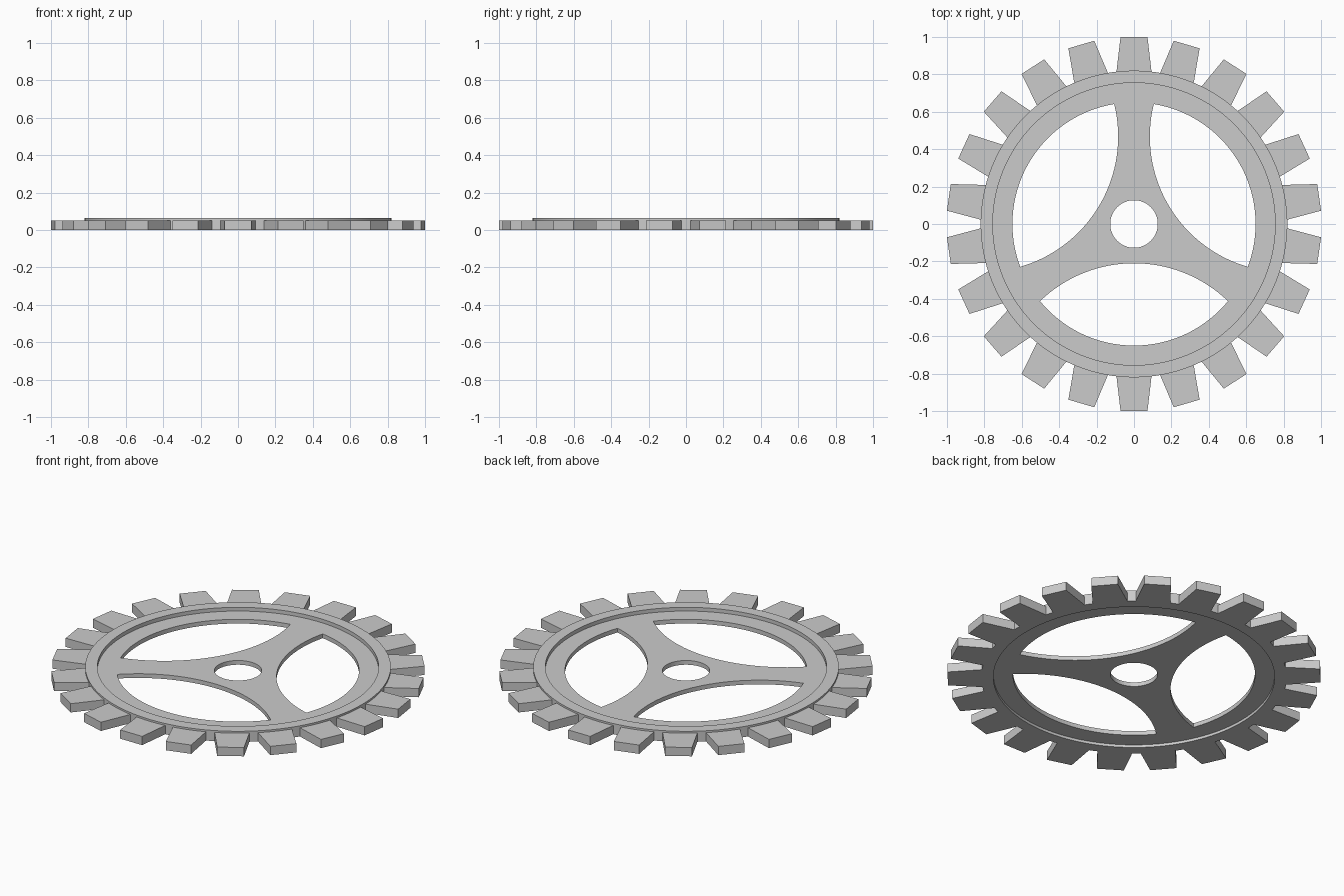
import bpy, bmesh
from math import sin, cos, pi, radians, atan2, hypot

if "Cube" in bpy.data.objects:
    bpy.data.objects.remove(bpy.data.objects["Cube"])

TEETH = 22
SEG = 128


def link(name, bm):
    bmesh.ops.recalc_face_normals(bm, faces=bm.faces)
    mesh = bpy.data.meshes.new(name)
    bm.to_mesh(mesh)
    bm.free()
    ob = bpy.data.objects.new(name, mesh)
    bpy.context.collection.objects.link(ob)
    return ob


def smooth(ob):
    bpy.ops.object.select_all(action='DESELECT')
    ob.select_set(True)
    bpy.context.view_layer.objects.active = ob
    bpy.ops.object.shade_smooth_by_angle(angle=radians(30))


def arc(cx, cy, r, a0, a1, n):
    return [(cx + r * cos(a0 + (a1 - a0) * i / n),
             cy + r * sin(a0 + (a1 - a0) * i / n)) for i in range(n + 1)]


# Rim: rectangular section swept round the axis
profile = [(0.755, 0.0), (0.82, 0.0), (0.82, 0.063), (0.755, 0.063)]
bm = bmesh.new()
rings = [[bm.verts.new((r * cos(2 * pi * i / SEG), r * sin(2 * pi * i / SEG), z))
          for r, z in profile] for i in range(SEG)]
for i in range(SEG):
    a, b = rings[i], rings[(i + 1) % SEG]
    for j in range(4):
        k = (j + 1) % 4
        bm.faces.new((a[j], b[j], b[k], a[k]))
smooth(link("rim", bm))

# Teeth: tapered blocks, slightly lower than the rim
bm = bmesh.new()
for i in range(TEETH):
    t = pi / 2 + 2 * pi * i / TEETH
    outline = [(0.812, -0.094), (1.0, -0.072), (1.0, 0.072), (0.812, 0.094)]
    lo, hi = [[bm.verts.new((u * cos(t) - v * sin(t), u * sin(t) + v * cos(t), z))
               for u, v in outline] for z in (0.0, 0.052)]
    bm.faces.new(lo)
    bm.faces.new(hi)
    for j in range(4):
        k = (j + 1) % 4
        bm.faces.new((lo[j], lo[k], hi[k], hi[j]))
link("teeth", bm)

# Spoked plate: disc outline with a hub hole and three lens-shaped windows
R_WIN, C_WIN, R_IN = 0.65, 0.935, 0.725
ux = (R_WIN**2 - R_IN**2 + C_WIN**2) / (2 * C_WIN)   # where the two arcs meet
uy = (R_WIN**2 - ux**2) ** 0.5
half_out = atan2(uy, ux)
half_in = atan2(uy, C_WIN - ux)
loops = [arc(0, 0, 0.757, 0, 2 * pi, SEG)[:-1],
         arc(0, 0, 0.127, 0, 2 * pi, 64)[:-1]]
for k in range(3):
    t = pi / 6 + 2 * pi * k / 3
    outer = arc(0, 0, R_WIN, t - half_out, t + half_out, 40)
    inner = arc(C_WIN * cos(t), C_WIN * sin(t), R_IN,
                t + pi - half_in, t + pi + half_in, 32)
    loops.append(outer + inner[1:-1])

curve = bpy.data.curves.new("spoked_plate", 'CURVE')
curve.dimensions = '2D'
curve.fill_mode = 'BOTH'
curve.extrude = 0.0125
for pts in loops:
    s = curve.splines.new('POLY')
    s.points.add(len(pts) - 1)
    for p, (x, y) in zip(s.points, pts):
        p.co = (x, y, 0, 1)
    s.use_cyclic_u = True
plate = bpy.data.objects.new("spoked_plate", curve)
plate.location.z = 0.0285
bpy.context.collection.objects.link(plate)
bpy.ops.object.select_all(action='DESELECT')
plate.select_set(True)
bpy.context.view_layer.objects.active = plate
bpy.ops.object.convert(target='MESH')
plate = bpy.context.view_layer.objects.active

# Weld the plate's caps to its walls
bm = bmesh.new()
bm.from_mesh(plate.data)
bmesh.ops.remove_doubles(bm, verts=bm.verts, dist=1e-5)
bmesh.ops.recalc_face_normals(bm, faces=bm.faces)
bm.to_mesh(plate.data)
bm.free()
smooth(plate)
